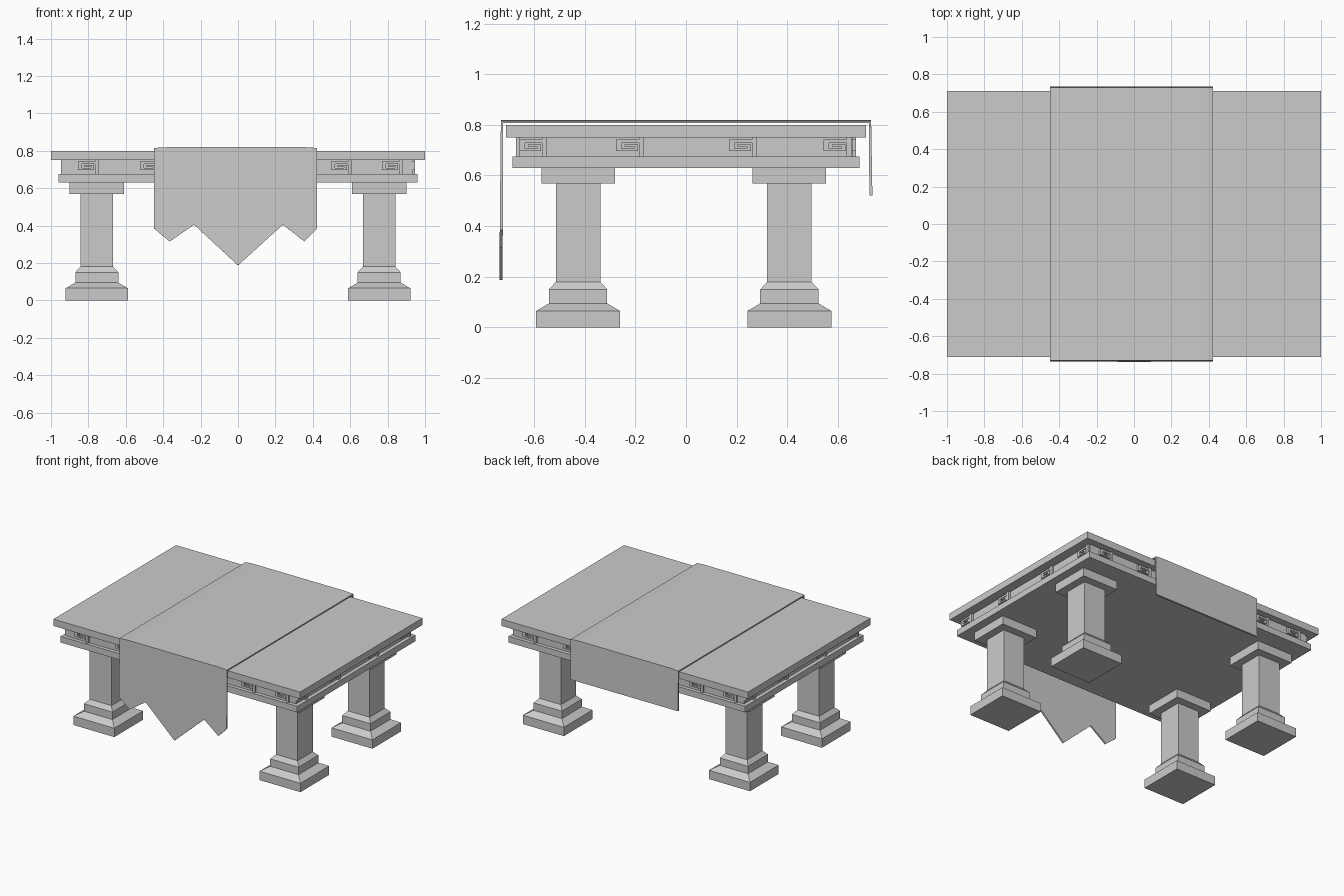
import bpy, bmesh
from math import pi
from mathutils import Matrix, Vector

if "Cube" in bpy.data.objects:
    bpy.data.objects.remove(bpy.data.objects["Cube"])


def finish(name, bm):
    mesh = bpy.data.meshes.new(name)
    bm.to_mesh(mesh)
    bm.free()
    ob = bpy.data.objects.new(name, mesh)
    bpy.context.collection.objects.link(ob)
    return ob


def add_box(bm, lo, hi, mat=Matrix()):
    lo, hi = Vector(lo), Vector(hi)
    m = mat @ Matrix.Translation((lo + hi) / 2) @ Matrix.Diagonal((*(hi - lo), 1))
    bmesh.ops.create_cube(bm, size=1, matrix=m)


def slab(name, x, y, z0, z1):
    bm = bmesh.new()
    add_box(bm, (-x, -y, z0), (x, y, z1))
    finish(name, bm)


# Table top, frieze and lower moulding
slab("table_top", 1.0, 0.71, 0.75, 0.80)
slab("frieze", 0.932, 0.658, 0.675, 0.75)
slab("lower_moulding", 0.96, 0.685, 0.63, 0.675)


# Square columns: (half width, height) profile from floor to capital
PROFILE = [(0.166, 0), (0.166, 0.065), (0.115, 0.095), (0.115, 0.15), (0.088, 0.18),
           (0.088, 0.568), (0.145, 0.568), (0.145, 0.63)]


def column(name, cx, cy):
    bm = bmesh.new()
    rings = [[bm.verts.new((cx + sx * h, cy + sy * h, z))
              for sx, sy in ((-1, -1), (1, -1), (1, 1), (-1, 1))] for h, z in PROFILE]
    for a, b in zip(rings, rings[1:]):
        for i in range(4):
            j = (i + 1) % 4
            bm.faces.new((a[i], a[j], b[j], b[i]))
    bm.faces.new(rings[0][::-1])
    bm.faces.new(rings[-1])
    finish(name, bm)


for side, cx in (("left", -0.755), ("right", 0.755)):
    column("front_leg_" + side, cx, -0.426)
    column("back_leg_" + side, cx, 0.408)


# Raised key ornaments: bars as (x0, x1, z0, z1) in the plane of the frieze
KEY_BARS = [(0.09, 0.11, 0.675, 0.75), (0, 0.09, 0.728, 0.742), (0, 0.022, 0.697, 0.728),
            (0.022, 0.086, 0.697, 0.707), (0.07, 0.086, 0.707, 0.723), (0.034, 0.07, 0.714, 0.723)]


def key_row(name, starts, dist, angle):
    bm = bmesh.new()
    rot = Matrix.Rotation(angle, 4, 'Z')
    for s in starts:
        for x0, x1, z0, z1 in KEY_BARS:
            add_box(bm, (s + x0, -dist - 0.014, z0), (s + x1, -dist + 0.005, z1), rot)
    finish(name, bm)


LONG = (-0.855, -0.524, -0.19, 0.15, 0.497, 0.77)
SHORT = (-0.658, -0.276, 0.17, 0.543)
key_row("front_keys", LONG, 0.658, 0)
key_row("right_keys", SHORT, 0.932, pi / 2)
key_row("back_keys", LONG, 0.658, pi)
key_row("left_keys", SHORT, 0.932, -pi / 2)


# Cloth runner: top strip, pointed front drop and short straight back drop
EDGE = [(-0.45, 0.815), (-0.38, 0.819), (0.36, 0.819), (0.423, 0.815)]
HEM = [(-0.45, 0.385), (-0.365, 0.315), (-0.235, 0.405), (0, 0.187),
       (0.24, 0.405), (0.355, 0.315), (0.423, 0.385)]
bm = bmesh.new()
front = [bm.verts.new((x, -0.731, z)) for x, z in EDGE]
back = [bm.verts.new((x, 0.731, z)) for x, z in EDGE]
hem = [bm.verts.new((x, -0.731 - 0.01 * (0.817 - z), z)) for x, z in HEM]
back_hem = [bm.verts.new((x, 0.736, 0.522)) for x, z in EDGE]
bm.faces.new(hem + front[::-1])
for i in range(3):
    bm.faces.new((front[i], front[i + 1], back[i + 1], back[i]))
    bm.faces.new((back[i], back[i + 1], back_hem[i + 1], back_hem[i]))
cloth = finish("cloth_runner", bm)
solid = cloth.modifiers.new("thickness", 'SOLIDIFY')
solid.thickness = 0.012
solid.offset = -1
